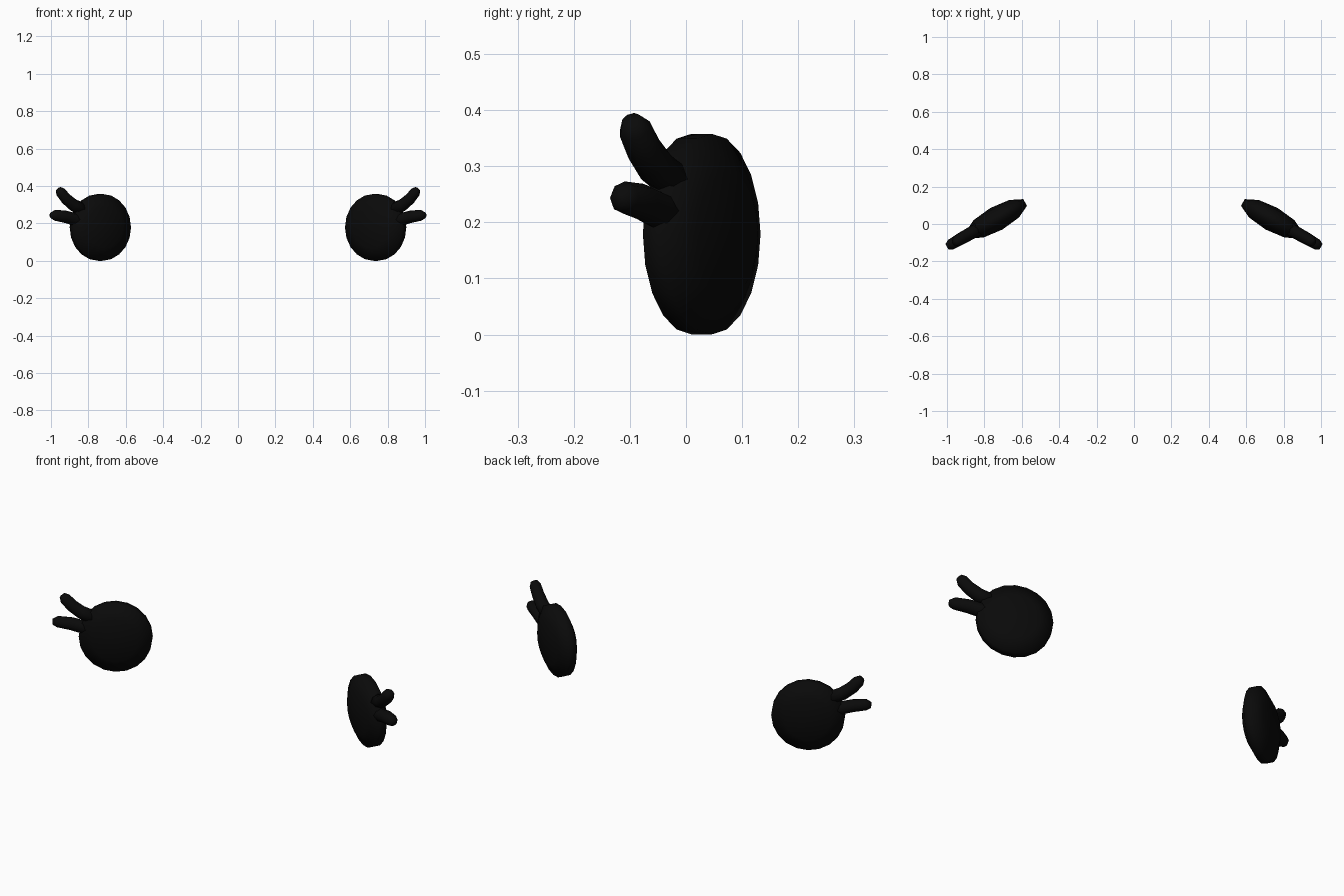
import bpy, bmesh, math
from mathutils import Vector, Matrix

if "Cube" in bpy.data.objects:
    bpy.data.objects.remove(bpy.data.objects["Cube"])

black = bpy.data.materials.new("black")
black.diffuse_color = (0.003, 0.003, 0.003, 1)
black.use_nodes = True
black.node_tree.nodes["Principled BSDF"].inputs["Base Color"].default_value = black.diffuse_color

T = math.radians(29.5)
ALONG = Vector((math.cos(T), -math.sin(T), 0))   # outward direction in the eye plane
NORMAL = Vector((math.sin(T), math.cos(T), 0))   # through the eye thickness
UP = Vector((0, 0, 1))
CENTRE = Vector((0.736, 0.028, 0))


def finish(name, bm, side):
    """Mirror to the wanted side and make a smooth-shaded object."""
    if side < 0:
        bm.transform(Matrix.Diagonal((-1, 1, 1, 1)))
    bmesh.ops.recalc_face_normals(bm, faces=bm.faces[:])
    for f in bm.faces:
        f.smooth = True
    me = bpy.data.meshes.new(name)
    bm.to_mesh(me)
    bm.free()
    me.materials.append(black)
    ob = bpy.data.objects.new(name, me)
    bpy.context.collection.objects.link(ob)


def eye(name, side):
    """Flattened sphere with a narrow rim band."""
    bm = bmesh.new()
    bmesh.ops.create_uvsphere(bm, u_segments=20, v_segments=5, radius=1)
    for v in bm.verts:
        x, y, z = v.co
        v.co = CENTRE + ALONG * x * 0.186 + UP * (0.179 + y * 0.188) + NORMAL * z * 0.066
    finish(name, bm, side)


def lash(name, path, side):
    """Eight-sided curved tube; path holds (distance outward, height, radius)."""
    bm = bmesh.new()
    pts = [Vector((s, z)) for s, z, r in path]
    rings = []
    for i, (s, z, r) in enumerate(path):
        d = (pts[min(i + 1, len(pts) - 1)] - pts[max(i - 1, 0)]).normalized()
        across = ALONG * -d.y + UP * d.x
        c = CENTRE + ALONG * s + UP * z
        rings.append([bm.verts.new(c + r * (math.cos(a) * across + math.sin(a) * NORMAL))
                      for a in (math.tau * k / 8 for k in range(8))])
    for a, b in zip(rings, rings[1:]):
        for k in range(8):
            bm.faces.new((a[k], a[(k + 1) % 8], b[(k + 1) % 8], b[k]))
    bm.faces.new(rings[0])
    bm.faces.new(rings[-1])
    finish(name, bm, side)


UPPER = [(0.09, 0.268, 0.034), (0.165, 0.298, 0.034), (0.21, 0.331, 0.032),
         (0.242, 0.366, 0.03), (0.257, 0.384, 0.017)]
LOWER = [(0.09, 0.215, 0.034), (0.16, 0.222, 0.034), (0.215, 0.236, 0.033),
         (0.28, 0.244, 0.029), (0.303, 0.243, 0.016)]

# Both eyes, each with two lashes
for side, label in ((1, "right"), (-1, "left")):
    eye(label + "_eye", side)
    lash(label + "_upper_lash", UPPER, side)
    lash(label + "_lower_lash", LOWER, side)
